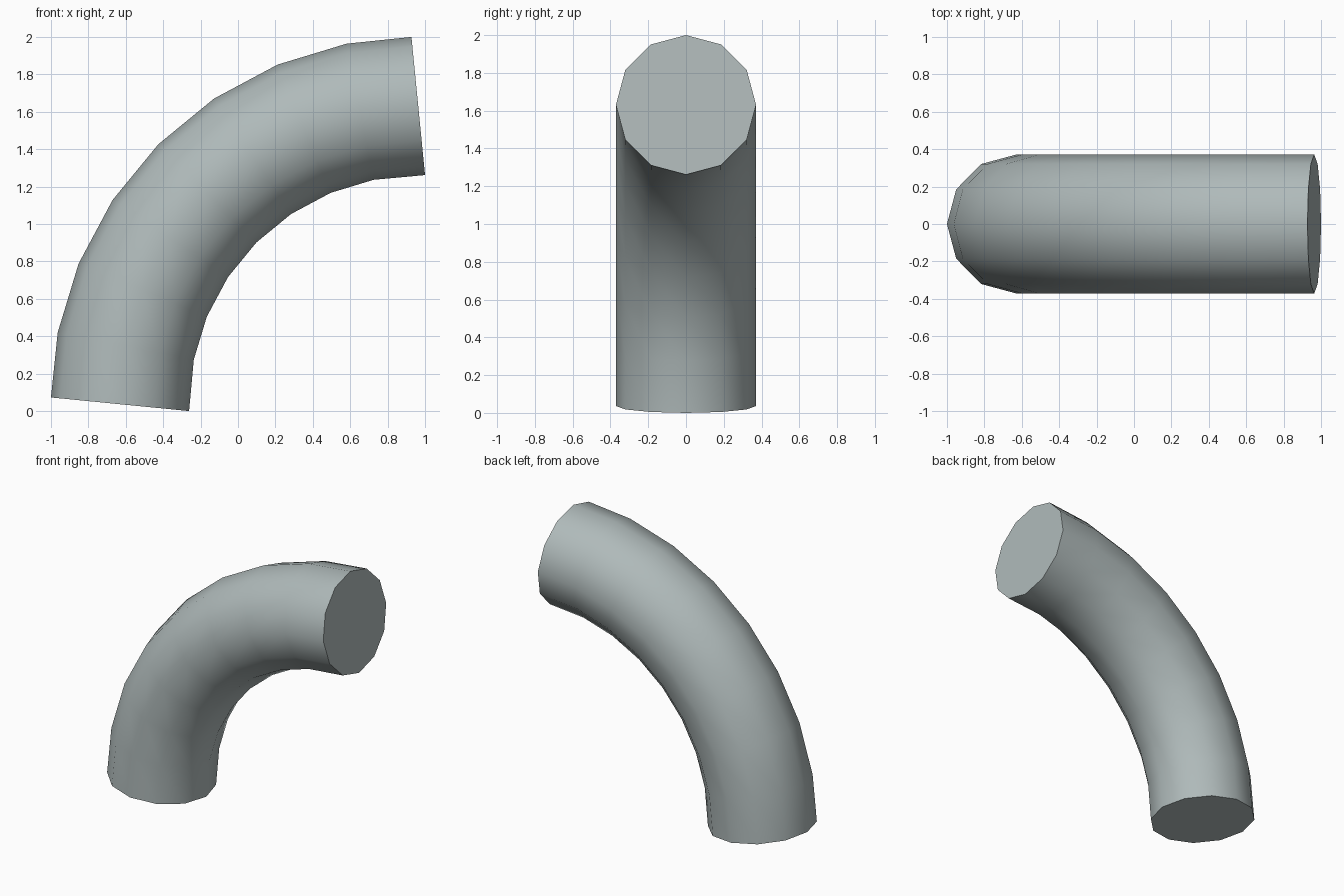
import bpy, bmesh
from math import sin, cos, pi, radians

if "Cube" in bpy.data.objects:
    bpy.data.objects.remove(bpy.data.objects["Cube"])

SIDES, STEPS = 12, 8
TUBE_R = 0.371
STEP = (pi / 2) / STEPS
END_TILT = STEP / 2                              # end rings sit square to their end segments
CZ = TUBE_R * sin(END_TILT)
CX = 1 - CZ                                      # bend centre
BEND_R = CX + 1 - TUBE_R * cos(END_TILT)

bm = bmesh.new()

# Rings swept along the quarter-circle bend
rings = []
for k in range(STEPS + 1):
    a = k * STEP
    px, pz = CX - BEND_R * cos(a), CZ + BEND_R * sin(a)
    t = a + (END_TILT if k == 0 else -END_TILT if k == STEPS else 0)
    ring = []
    for i in range(SIDES):
        b = 2 * pi * i / SIDES
        out, side = TUBE_R * cos(b), TUBE_R * sin(b)
        ring.append(bm.verts.new((px - out * cos(t), side, pz + out * sin(t))))
    rings.append(ring)

# Tube walls
for lo, hi in zip(rings, rings[1:]):
    for i in range(SIDES):
        j = (i + 1) % SIDES
        bm.faces.new((lo[i], lo[j], hi[j], hi[i]))

# Flat end caps
bm.faces.new(rings[0])
bm.faces.new(rings[-1])
bmesh.ops.recalc_face_normals(bm, faces=bm.faces)

mesh = bpy.data.meshes.new("pipe_elbow")
bm.to_mesh(mesh)
bm.free()
pipe = bpy.data.objects.new("pipe_elbow", mesh)
bpy.context.collection.objects.link(pipe)

# Dark blue-grey metal
metal = bpy.data.materials.new("pipe_metal")
metal.diffuse_color = (0.43, 0.49, 0.49, 1)
metal.use_nodes = True
metal.node_tree.nodes["Principled BSDF"].inputs["Base Color"].default_value = metal.diffuse_color
mesh.materials.append(metal)

# Smooth walls, sharp rims
bpy.context.view_layer.objects.active = pipe
pipe.select_set(True)
bpy.ops.object.shade_smooth_by_angle(angle=radians(40))
